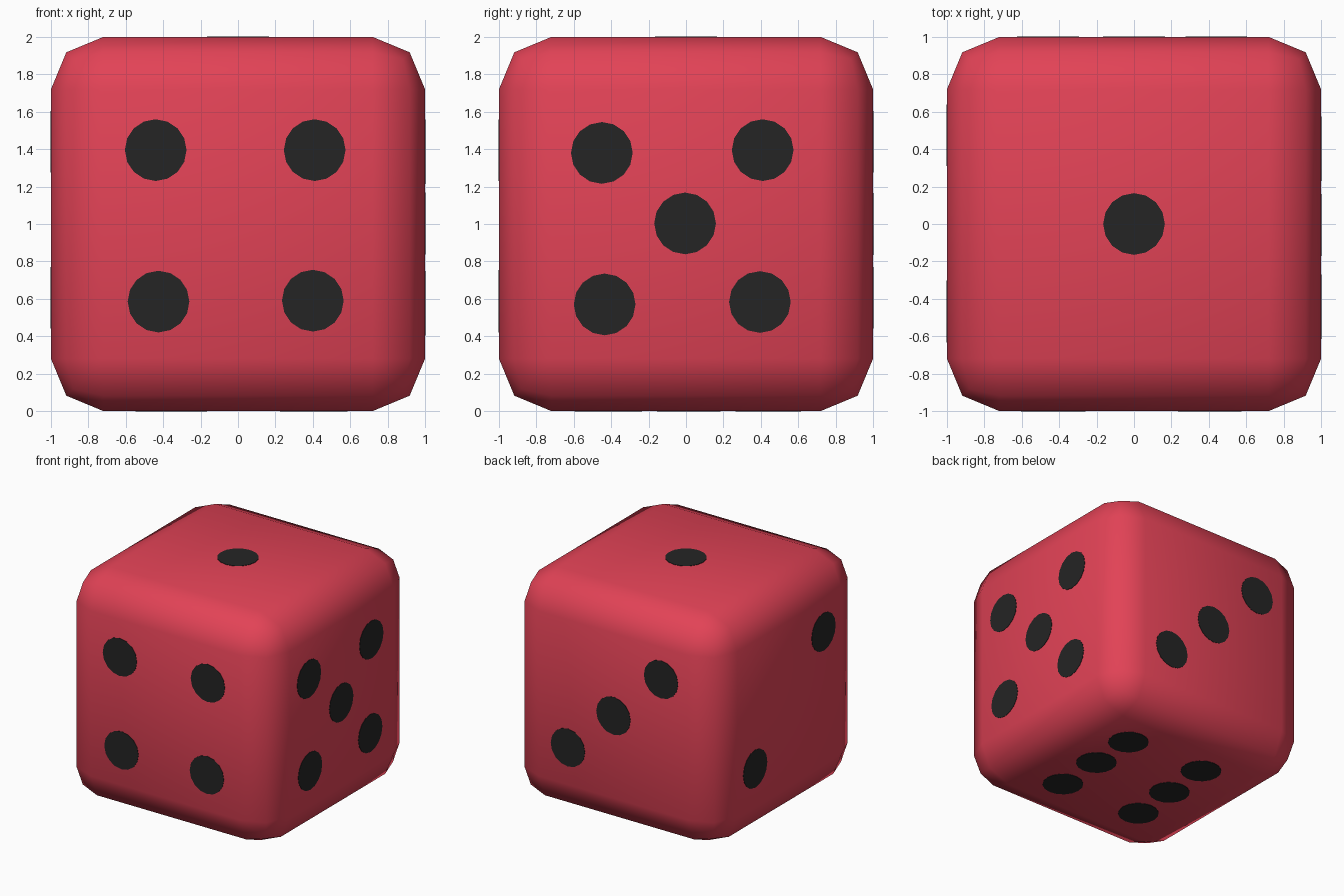
import bpy, bmesh
from mathutils import Vector, Matrix

if "Cube" in bpy.data.objects:
    bpy.data.objects.remove(bpy.data.objects["Cube"])


def material(name, rgb):
    m = bpy.data.materials.new(name)
    m.diffuse_color = (*rgb, 1)
    m.use_nodes = True
    m.node_tree.nodes["Principled BSDF"].inputs["Base Color"].default_value = m.diffuse_color
    return m


red = material("red", (0.76, 0.055, 0.093))
black = material("black", (0.018, 0.018, 0.018))


def add_object(name, bm, mat):
    me = bpy.data.meshes.new(name)
    bm.to_mesh(me)
    bm.free()
    me.materials.append(mat)
    ob = bpy.data.objects.new(name, me)
    bpy.context.collection.objects.link(ob)
    return ob


# Body: cube with two-segment rounded edges
CENTRE = Vector((0, 0, 1))
bm = bmesh.new()
bmesh.ops.create_cube(bm, size=2, matrix=Matrix.Translation(CENTRE))
bmesh.ops.bevel(bm, geom=bm.edges[:], offset=0.28, segments=2, profile=0.5,
                affect='EDGES', clamp_overlap=True)
for f in bm.faces:
    f.smooth = True
add_object("die_body", bm, red)

# Pips: thin discs; each side has an outward normal, a right and an up axis
X, Y, Z = Vector((1, 0, 0)), Vector((0, 1, 0)), Vector((0, 0, 1))
sides = {
    "top": (Z, X, Y, [(0, 0)]),
    "left": (-X, Y, Z, [(-0.468, 0.44), (0.475, -0.395)]),
    "back": (Y, X, Z, [(0.44, -0.395), (0, 0), (-0.46, 0.44)]),
    "front": (-Y, X, Z, [(-0.44, 0.395), (0.41, 0.395),
                         (-0.425, -0.415), (0.4, -0.41)]),
    "right": (X, Y, Z, [(-0.45, 0.38), (0.41, 0.395), (-0.005, 0.003),
                        (-0.435, -0.43), (0.395, -0.417)]),
    "bottom": (-Z, X, Y, [(0.42, 0.43), (0.406, 0.01), (0.39, -0.43),
                          (-0.33, 0.45), (-0.356, 0.02), (-0.382, -0.4)]),
}
for side, (normal, right, up, spots) in sides.items():
    bm = bmesh.new()
    turn = normal.to_track_quat('Z', 'Y').to_matrix().to_4x4()
    for u, v in spots:
        pos = CENTRE + normal * 1.0 + right * u + up * v
        bmesh.ops.create_cone(bm, cap_ends=True, segments=16, radius1=0.165,
                              radius2=0.165, depth=0.006,
                              matrix=Matrix.Translation(pos) @ turn)
    add_object("pips_" + side, bm, black)
